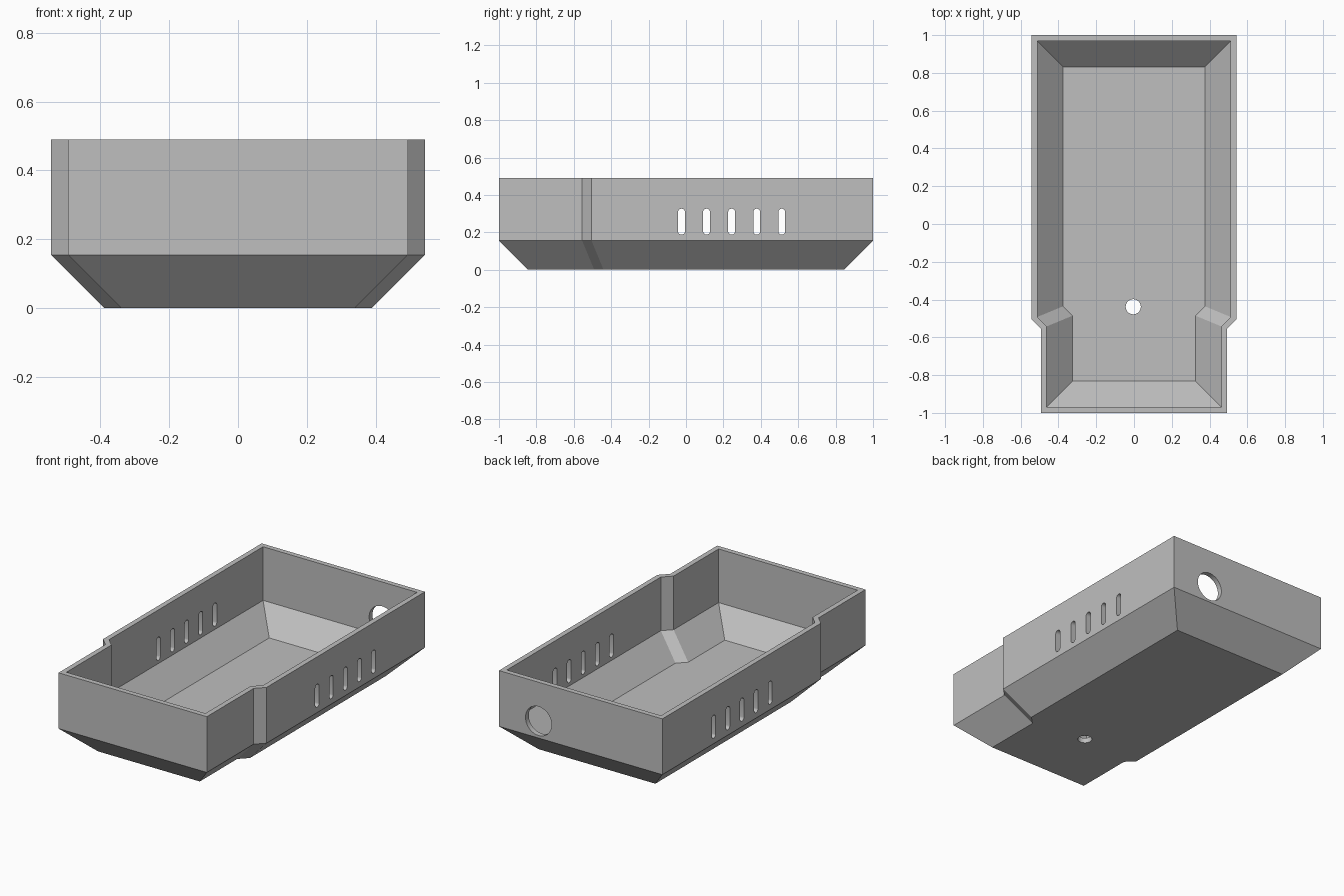
import bpy, bmesh, math
from mathutils import Matrix, Vector

cube = bpy.data.objects.get("Cube")
if cube:
    bpy.data.objects.remove(cube, do_unlink=True)

WALL = 0.031      # shell thickness
CHAMFER = 0.155   # sloped lower edge, 45 degrees
HEIGHT = 0.49

grey = bpy.data.materials.new("plain grey")
grey.use_nodes = True
grey.diffuse_color = (0.52, 0.52, 0.52, 1)
grey.node_tree.nodes["Principled BSDF"].inputs["Base Color"].default_value = grey.diffuse_color


def make_object(name, bm):
    bmesh.ops.recalc_face_normals(bm, faces=bm.faces)
    mesh = bpy.data.meshes.new(name)
    bm.to_mesh(mesh)
    bm.free()
    mesh.materials.append(grey)
    obj = bpy.data.objects.new(name, mesh)
    bpy.context.collection.objects.link(obj)
    return obj


def inset(outline, d):
    """Mitred inward offset of a counter-clockwise outline."""
    result = []
    for i, p in enumerate(outline):
        a = (p - outline[i - 1]).normalized()
        b = (outline[(i + 1) % len(outline)] - p).normalized()
        na, nb = Vector((-a.y, a.x)), Vector((-b.y, b.x))
        result.append(p + (na + nb) * d / (1 + na.dot(nb)))
    return result


# Stepped plan outline, narrower toward the front
half = [Vector(p) for p in ((0.493, -1), (0.493, -0.555), (0.543, -0.505), (0.543, 1))]
outline = half + [Vector((-p.x, p.y)) for p in reversed(half)]

# Tray shell: rings run up the outside, over the rim and down the inside
inner_break = CHAMFER + WALL * math.tan(math.pi / 8)
rings = [(CHAMFER, 0), (0, CHAMFER), (0, HEIGHT), (WALL, HEIGHT),
         (WALL, inner_break), (WALL + inner_break - WALL, WALL)]
bm = bmesh.new()
loops = [[bm.verts.new((p.x, p.y, z)) for p in inset(outline, d)] for d, z in rings]
for low, high in zip(loops, loops[1:]):
    for i in range(len(low)):
        j = (i + 1) % len(low)
        bm.faces.new((low[i], low[j], high[j], high[i]))
bm.faces.new(loops[0])
bm.faces.new(loops[-1])
tray = make_object("tray_shell", bm)


def add_rod(bm, centre, radius, length, axis, stretch=0):
    """Round cutter along an axis; stretch lengthens it in z into a slot."""
    turn = {"X": Matrix.Rotation(math.pi / 2, 4, "Y"),
            "Y": Matrix.Rotation(math.pi / 2, 4, "X"),
            "Z": Matrix.Identity(4)}[axis]
    spin = Matrix.Rotation(math.pi / 32, 4, "Z")
    rod = bmesh.ops.create_cone(bm, cap_ends=True, segments=32, radius1=radius,
                                radius2=radius, depth=length, matrix=turn @ spin)
    for v in rod["verts"]:
        if stretch:
            v.co.z += math.copysign(stretch, v.co.z)
        v.co += Vector(centre)


# Vent slots through both sides, cable hole in the back, screw hole in the floor
bm = bmesh.new()
for i in range(5):
    add_rod(bm, (0, -0.024 + i * 0.134, 0.257), 0.0185, 1.4, "X", 0.051)
add_rod(bm, (0.28, 1, 0.257), 0.087, 0.2, "Y")
add_rod(bm, (-0.004, -0.438, 0), 0.04, 0.2, "Z")
cutter = make_object("hole_cutter", bm)
cutter.hide_render = True

cut = tray.modifiers.new("holes", "BOOLEAN")
cut.operation = "DIFFERENCE"
cut.solver = "EXACT"
cut.object = cutter
bpy.ops.object.select_all(action="DESELECT")
bpy.context.view_layer.objects.active = tray
tray.select_set(True)
bpy.ops.object.modifier_apply(modifier=cut.name)
bpy.data.objects.remove(cutter, do_unlink=True)
bpy.ops.object.shade_smooth_by_angle(angle=math.radians(25))
